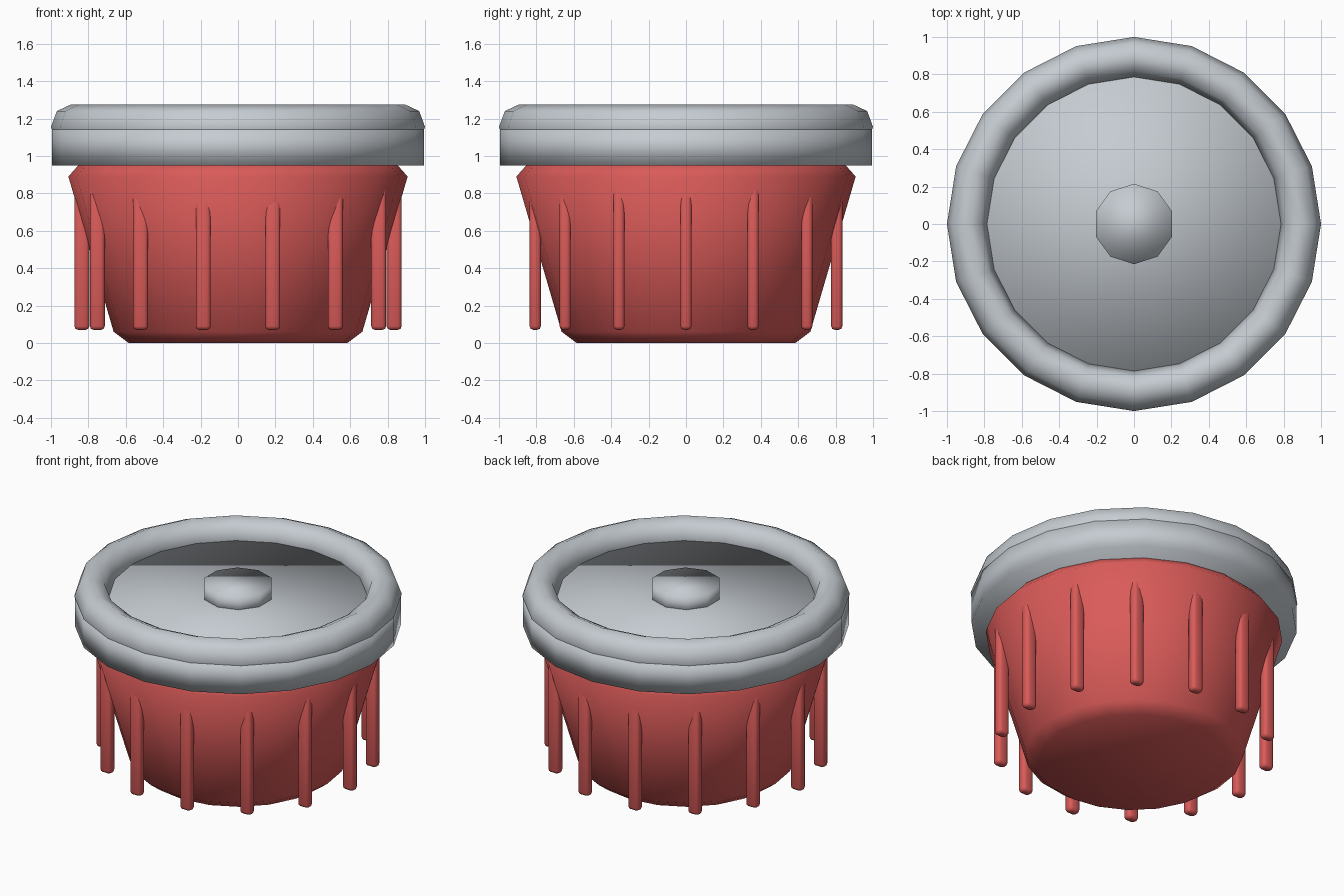
import bpy, bmesh, math

if "Cube" in bpy.data.objects:
    bpy.data.objects.remove(bpy.data.objects["Cube"])


def material(name, colour):
    m = bpy.data.materials.new(name)
    m.diffuse_color = (*colour, 1)
    m.use_nodes = True
    m.node_tree.nodes["Principled BSDF"].inputs["Base Color"].default_value = m.diffuse_color
    return m


RED = material("red plastic", (0.70, 0.105, 0.10))
GREY = material("light grey", (0.56, 0.60, 0.64))


def finish(name, bm, mat):
    bmesh.ops.recalc_face_normals(bm, faces=bm.faces)
    mesh = bpy.data.meshes.new(name)
    bm.to_mesh(mesh)
    bm.free()
    mesh.materials.append(mat)
    mesh.shade_smooth()
    ob = bpy.data.objects.new(name, mesh)
    bpy.context.collection.objects.link(ob)
    return ob


def lathe(name, profile, sides, mat, ring=False):
    """Spin (radius, z) points round z; close as a ring or with end caps."""
    bm = bmesh.new()
    loops = []
    for r, z in profile:
        angles = [math.pi / 2 + math.tau * k / sides for k in range(sides)]
        loops.append([bm.verts.new((r * math.cos(a), r * math.sin(a), z)) for a in angles])
    pairs = list(zip(loops, loops[1:]))
    if ring:
        pairs.append((loops[-1], loops[0]))
    else:
        bm.faces.new(loops[0][::-1])
        bm.faces.new(loops[-1])
    for low, high in pairs:
        for k in range(sides):
            j = (k + 1) % sides
            bm.faces.new((low[k], low[j], high[j], high[k]))
    return finish(name, bm, mat)


# Tapered tub with chamfered ends
lathe("tub", [(0.585, 0), (0.665, 0.06), (0.907, 0.89), (0.84, 0.965)], 20, RED)

# Lid disc, rounded rim and central knob
lathe("lid", [(0.995, 0.95), (0.995, 1.155)], 20, GREY)
rim = [(0.893 + 0.107 * math.cos(math.tau * k / 8),
        1.155 + 0.12 * math.sin(math.tau * k / 8)) for k in range(8)]
lathe("lid_rim", rim, 20, GREY, ring=True)
lathe("lid_knob", [(0.215, 1.12), (0.215, 1.24)], 10, GREY)

# Fourteen upright grip ribs, all square to the axes
for i in range(14):
    a = math.tau * i / 14
    bm = bmesh.new()
    bmesh.ops.create_cube(bm, size=1)
    for v in bm.verts:
        v.co = (0.835 * math.cos(a) + v.co.x * 0.08,
                0.835 * math.sin(a) * 0.99 + v.co.y * 0.06,
                0.455 + v.co.z * 0.77)
    bmesh.ops.bevel(bm, geom=bm.edges[:], offset=0.02, segments=2,
                    profile=0.5, affect='EDGES')
    finish(f"grip_rib_{i + 1}", bm, RED)
